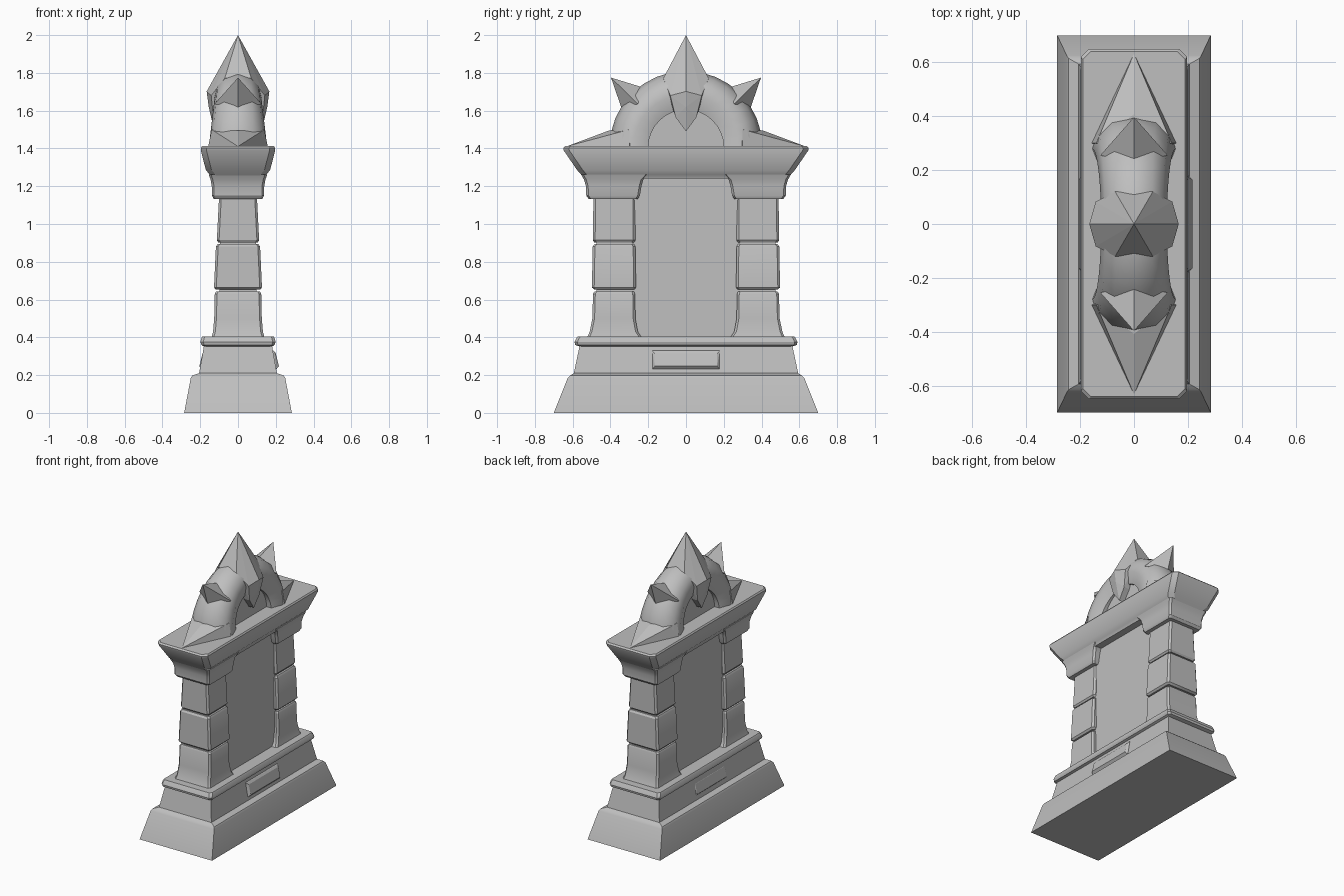
import bpy, bmesh, math

if "Cube" in bpy.data.objects:
    bpy.data.objects.remove(bpy.data.objects["Cube"])

stone = bpy.data.materials.new("grey stone")
stone.diffuse_color = (0.52, 0.52, 0.52, 1)
stone.use_nodes = True
stone.node_tree.nodes["Principled BSDF"].inputs["Base Color"].default_value = stone.diffuse_color


def finish(bm, name, angle=30):
    """Turn a bmesh into a named object with smooth faces and sharp edges."""
    bmesh.ops.recalc_face_normals(bm, faces=bm.faces)
    me = bpy.data.meshes.new(name)
    bm.to_mesh(me)
    bm.free()
    me.materials.append(stone)
    if angle:
        me.shade_smooth()
        me.set_sharp_from_angle(angle=math.radians(angle))
    ob = bpy.data.objects.new(name, me)
    bpy.context.collection.objects.link(ob)
    return ob


def skin(bm, rings):
    """Join closed rings of points and cap both ends."""
    vs = [[bm.verts.new(p) for p in r] for r in rings]
    n = len(vs[0])
    for a, b in zip(vs, vs[1:]):
        for i in range(n):
            j = (i + 1) % n
            bm.faces.new((a[i], a[j], b[j], b[i]))
    bm.faces.new(vs[0])
    bm.faces.new(vs[-1])


def stack(name, rows, c=0.0):
    """Moulded block: rows of (z, half width, y start, y end), corner cut c."""
    rings = []
    for z, w, y0, y1 in rows:
        if c:
            r = [(-w + c, y0, z), (w - c, y0, z), (w, y0 + c, z), (w, y1 - c, z),
                 (w - c, y1, z), (-w + c, y1, z), (-w, y1 - c, z), (-w, y0 + c, z)]
        else:
            r = [(-w, y0, z), (w, y0, z), (w, y1, z), (-w, y1, z)]
        rings.append(r)
    bm = bmesh.new()
    skin(bm, rings)
    return finish(bm, name)


def hull(name, pts):
    bm = bmesh.new()
    for p in pts:
        bm.verts.new(p)
    res = bmesh.ops.convex_hull(bm, input=bm.verts)
    loose = [v for v in bm.verts if not v.link_faces]
    bmesh.ops.delete(bm, geom=loose, context='VERTS')
    return finish(bm, name, 0)


def sym(rows):
    return [(z, w, -y, y) for z, w, y in rows]


def side_rows(rows, s):
    return [(z, w, *sorted((s * a, s * b))) for z, w, a, b in rows]


# Stepped plinth and its ledge
stack("plinth", sym([(0, .285, .70), (.185, .25, .626), (.197, .243, .615),
                     (.21, .206, .594), (.355, .18, .563)]))
stack("plinth_ledge", sym([(.35, .178, .56), (.36, .194, .587), (.375, .199, .59),
                           (.396, .194, .58), (.405, .188, .574)]), .015)

# Recessed wall between the pillars, which also fills the block joints
stack("wall_panel", sym([(.39, .10, .475), (1.27, .092, .475)]))

# Pillars of three tapering blocks, and the caps above them
blocks = {
    "lower_block": [(.40, .14, .235, .523), (.43, .132, .255, .51), (.50, .126, .268, .496),
                    (.63, .123, .27, .492), (.642, .116, .275, .485)],
    "middle_block": [(.652, .116, .275, .485), (.664, .127, .265, .498),
                     (.88, .117, .268, .494), (.893, .109, .275, .485)],
    "upper_block": [(.902, .104, .275, .485), (.914, .112, .268, .493),
                    (1.15, .10, .27, .49)],
    "pillar_cap": [(1.133, .128, .255, .515), (1.15, .138, .244, .528),
                   (1.20, .139, .236, .53), (1.235, .145, .226, .54), (1.262, .155, .20, .555)],
}
for side, s in (("front", -1), ("back", 1)):
    for part, rows in blocks.items():
        stack(f"{side}_{part}", side_rows(rows, s), .012)

# Wide lintel slab
stack("lintel", sym([(1.24, .142, .54), (1.262, .15, .556), (1.285, .17, .576),
                     (1.39, .197, .648), (1.402, .197, .65), (1.412, .19, .64)]), .03)

# Rounded arch on the lintel
bm = bmesh.new()
section = [(-.8, .20), (-1, .28), (-.88, .34), (-.55, .385), (0, .405),
           (.55, .385), (.88, .34), (1, .28), (.8, .20)]
rings = []
for i in range(17):
    t = math.pi * i / 16
    w = .155 - .033 * math.sin(t)
    rings.append([(f * w, r * math.cos(t), 1.405 + r * math.sin(t)) for f, r in section])
skin(bm, rings)
finish(bm, "arch", 40)

# Filled arch opening
bm = bmesh.new()
skin(bm, [[(x, .22 * math.cos(math.pi * i / 12), 1.405 + .22 * math.sin(math.pi * i / 12))
           for i in range(13)] for x in (-.085, .085)])
finish(bm, "arch_infill")

# Spikes on the arch
for side, s in (("front", -1), ("back", 1)):
    hull(f"{side}_upper_spike",
         [(0, s * .397, 1.775), (0, s * .342, 1.615), (0, s * .225, 1.722),
          (.125, s * .255, 1.635), (-.125, s * .255, 1.635)])
    hull(f"{side}_lower_spike",
         [(0, s * .632, 1.411), (0, s * .408, 1.495), (0, s * .25, 1.411),
          (.157, s * .30, 1.411), (-.157, s * .30, 1.411),
          (.14, s * .30, 1.50), (-.14, s * .30, 1.50)])

# Faceted crystal over the crown of the arch
pts = [(0, 0, 2.0)]
for a in (-1, 1):
    pts += [(a * .166, 0, 1.702), (a * .155, 0, 1.62), (a * .125, 0, 1.49)]
    for b in (-1, 1):
        pts += [(a * .07, b * .12, 1.772), (a * .142, b * .083, 1.68),
                (a * .13, b * .055, 1.565)]
hull("crystal", pts)

# Blank plaques on the long sides of the plinth
for name, s, d in (("right_plaque", 1, 0), ("left_plaque", -1, -.012)):
    pts = []
    for y in (-1, 1):
        pts += [(s * .17, y * .18, .23), (s * .17, y * .18, .335),
                (s * (.204 + d), y * .178, .232), (s * (.19 + d), y * .178, .328),
                (s * (.217 + d), y * .165, .247), (s * (.20 + d), y * .165, .315)]
    hull(name, pts)
